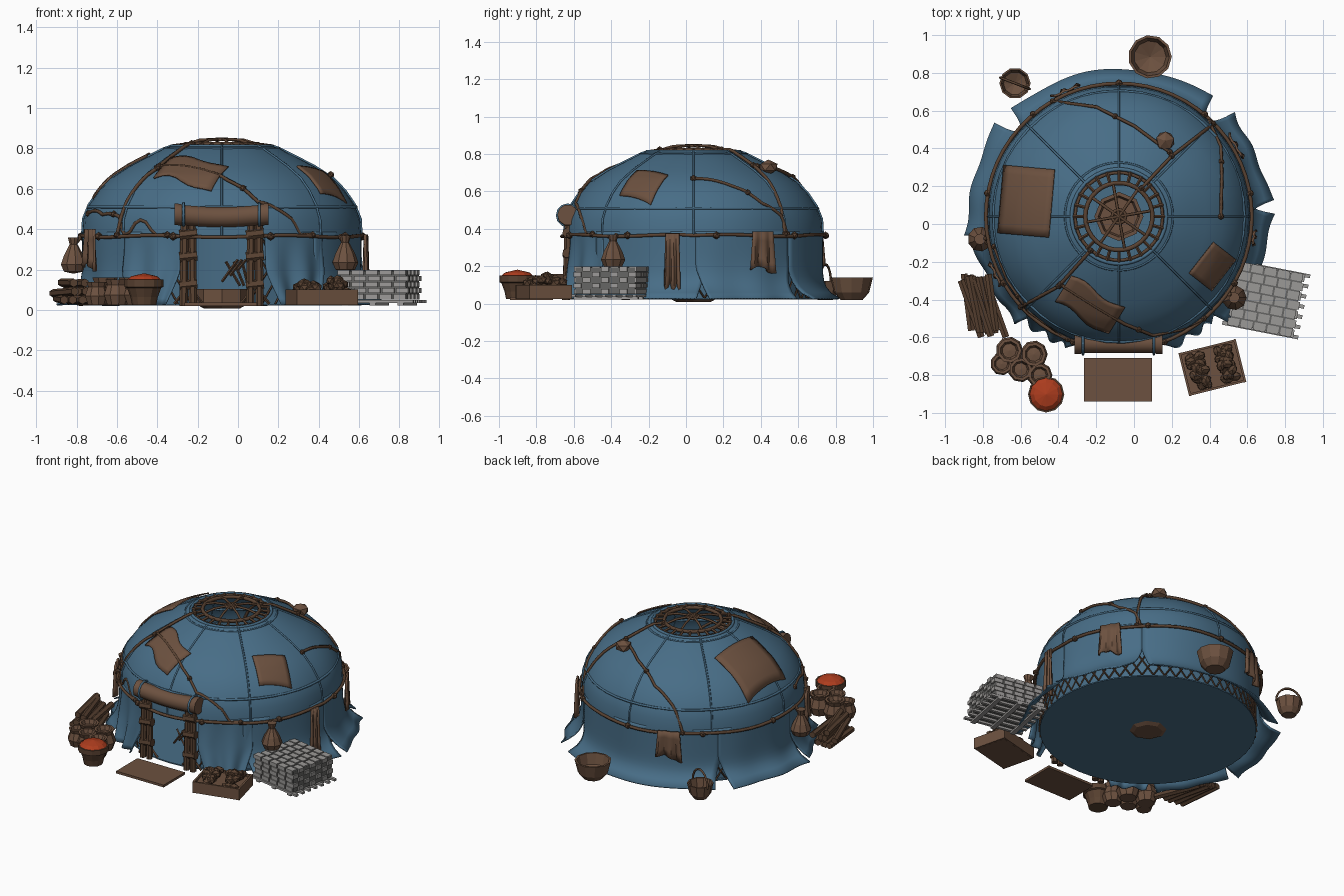
import bpy, bmesh, math, random
from math import sin, cos, pi, radians, hypot
from mathutils import Matrix, Vector

random.seed(4)
if "Cube" in bpy.data.objects:
    bpy.data.objects.remove(bpy.data.objects["Cube"])
CX, CY = -0.08, 0.04


def material(name, rgb):
    m = bpy.data.materials.new(name)
    m.use_nodes = True
    m.diffuse_color = (*rgb, 1)
    m.node_tree.nodes["Principled BSDF"].inputs["Base Color"].default_value = (*rgb, 1)
    return m


BLUE = material("blue_cloth", (0.064, 0.153, 0.24))
BROWN = material("brown_cloth", (0.15, 0.082, 0.05))
WOOD = material("dark_wood", (0.1, 0.054, 0.031))
RED = material("red_spice", (0.42, 0.046, 0.013))
GREY = material("light_stone", (0.33, 0.32, 0.31))
DARK = material("dark_stone", (0.13, 0.13, 0.125))


def finish(name, bm, mat, smooth=0):
    me = bpy.data.meshes.new(name)
    bm.to_mesh(me)
    bm.free()
    me.materials.append(mat)
    ob = bpy.data.objects.new(name, me)
    bpy.context.collection.objects.link(ob)
    if smooth:
        bpy.ops.object.select_all(action="DESELECT")
        ob.select_set(True)
        bpy.context.view_layer.objects.active = ob
        bpy.ops.object.shade_smooth_by_angle(angle=radians(smooth))
    return ob


def surface(name, f, nu, nv, mat, smooth=40, thick=0):
    """Grid swept by f(u, v) for u, v in 0..1."""
    bm = bmesh.new()
    g = [[bm.verts.new(f(i / nu, j / nv)) for j in range(nv + 1)] for i in range(nu + 1)]
    for i in range(nu):
        for j in range(nv):
            bm.faces.new((g[i][j], g[i + 1][j], g[i + 1][j + 1], g[i][j + 1]))
    bmesh.ops.remove_doubles(bm, verts=bm.verts, dist=1e-5)
    ob = finish(name, bm, mat, smooth)
    if thick:
        mod = ob.modifiers.new("thickness", "SOLIDIFY")
        mod.thickness, mod.offset = thick, 0


def lathe(name, prof, loc, mat, n=10):
    def f(u, v):
        r, z = prof[round(v * (len(prof) - 1))]
        return loc[0] + r * cos(2 * pi * u), loc[1] + r * sin(2 * pi * u), loc[2] + z
    surface(name, f, n, len(prof) - 1, mat, 0)


def boxes(name, items, mat, base=Matrix()):
    bm = bmesh.new()
    for loc, size in items:
        m = base @ Matrix.Translation(loc) @ Matrix.Diagonal((*size, 1))
        bmesh.ops.create_cube(bm, size=1, matrix=m)
    finish(name, bm, mat)


def rods(name, segments, r, mat, n=6):
    """Straight rods between pairs of points, in one mesh."""
    bm = bmesh.new()
    for a, b in segments:
        a, b = Vector(a), Vector(b)
        m = Matrix.Translation((a + b) / 2) @ (b - a).to_track_quat("Z", "Y").to_matrix().to_4x4()
        bmesh.ops.create_cone(bm, cap_ends=True, segments=n, radius1=r, radius2=r,
                              depth=(b - a).length, matrix=m)
    finish(name, bm, mat, 35)


def rope(name, pts, r, mat, cyclic=False):
    cu = bpy.data.curves.new(name, "CURVE")
    cu.dimensions, cu.bevel_depth, cu.bevel_resolution = "3D", r, 1
    cu.use_fill_caps = True
    sp = cu.splines.new("POLY")
    sp.points.add(len(pts) - 1)
    for p, q in zip(sp.points, pts):
        p.co = (*q, 1)
    sp.use_cyclic_u = cyclic
    cu.materials.append(mat)
    ob = bpy.data.objects.new(name, cu)
    bpy.context.collection.objects.link(ob)
    bpy.ops.object.select_all(action="DESELECT")
    ob.select_set(True)
    bpy.context.view_layer.objects.active = ob
    bpy.ops.object.convert(target="MESH")


def lumps(name, centres, r, mat, scale=(1, 1, 1)):
    bm = bmesh.new()
    for c in centres:
        m = Matrix.Translation(c) @ Matrix.Rotation(random.random() * 6, 4, "Z") @ Matrix.Diagonal((*scale, 1))
        bmesh.ops.create_icosphere(bm, subdivisions=1, radius=r, matrix=m)
    finish(name, bm, mat)


def polar(r, deg, z):
    return CX + r * cos(radians(deg)), CY + r * sin(radians(deg)), z


# Domed roof with hems at the eave and the smoke hole
DOME = [(0.25, 0.812), (0.28, 0.802), (0.37, 0.757), (0.46, 0.71), (0.55, 0.652),
        (0.61, 0.59), (0.657, 0.52), (0.685, 0.45), (0.69, 0.36)]


def dome_z(x, y):
    r = hypot(x - CX, y - CY)
    for (r0, z0), (r1, z1) in zip(DOME, DOME[1:]):
        if r <= r1:
            return z0 + (z1 - z0) * max(0, r - r0) / (r1 - r0)
    return DOME[-1][1]


def roof(u, v):
    r, z = DOME[::-1][round(v * (len(DOME) - 1))]
    return polar(r + 0.006 * abs(sin(8 * pi * u)), u * 360, z)


surface("roof_cover", roof, 64, len(DOME) - 1, BLUE, 60)
for name, r, z, t in (("eave_hem", 0.665, 0.51, 0.008), ("collar_hem", 0.285, 0.8, 0.006),
                      ("hole_hem", 0.25, 0.812, 0.01)):
    rope(name, [polar(r, a, z) for a in range(0, 360, 8)], t, BLUE, True)
for k in range(8):
    rope("roof_seam", [polar(r + 0.003, k * 45, z + 0.001) for r, z in DOME], 0.006, BLUE)


# Wall panels that meet at the belt and part into loose skirts at the ground
def panel(a0, a1, flare, power, fold):
    def f(u, v):
        t = 1 - v
        edge = abs(2 * u - 1) ** 4
        spread = 5 * min(1, v * 2.2)
        r = 0.688 + flare * t ** power * (0.8 + 0.25 * edge) + fold * t * sin(u * pi * 4)
        return polar(r, a0 - spread + (a1 - a0 + 2 * spread) * u, 0.027 + 0.36 * v)
    surface("wall_panel", f, 30, 12, BLUE, 60, 0.008)


for args in ((52, 135, 0.115, 8, 0.004), (6, 42, 0.13, 5, 0.006), (-44, 1, 0.13, 6, 0.006),
             (143, 187, 0.13, 8, 0.006), (191, 226, 0.1, 5, 0.008),
             (231, 248, 0.06, 2, 0.018), (-67, -49, 0.06, 2, 0.018)):
    panel(*args)

# Inner lining, floor, hearth and trellis
surface("wall_lining", lambda u, v: polar(0.655, -72 + 324 * u, 0.03 + 0.4 * v), 54, 1, BLUE)
lathe("floor", [(0, 0.022), (0.672, 0.022), (0.672, 0.03), (0, 0.03)], (CX, CY, 0), BLUE, 48)
lathe("hearth", [(0, 0.008), (0.09, 0.008), (0.13, 0.03), (0.13, 0.105), (0.11, 0.105), (0.1, 0.07), (0, 0.07)],
      (CX, CY, 0), BROWN, 8)
slats = []
for a in range(-70, 252, 6):
    for s in (1, -1):
        slats.append((polar(0.672 + 0.004 * s, a - s * 9, 0.03), polar(0.672 + 0.004 * s, a + s * 9, 0.36)))
rods("trellis", slats, 0.005, WOOD, 4)

# Smoke hole crown
for name, r, z, t in (("crown_outer_ring", 0.232, 0.808, 0.009), ("crown_inner_ring", 0.178, 0.822, 0.012),
                      ("crown_hub", 0.035, 0.844, 0.009)):
    rope(name, [polar(r, a, z) for a in range(0, 360, 12)], t, WOOD, True)
for k in range(8):
    rope("crown_spoke", [polar(r, k * 45 + 10, z) for r, z in
                         ((0.178, 0.822), (0.11, 0.842), (0.0, 0.848))], 0.008, WOOD)
rods("roof_poles", [(polar(0.17, a, 0.822), polar(0.245, a, 0.812)) for a in range(0, 360, 15)], 0.009, WOOD, 5)

# Belt rope with knots, and ropes laid over the roof
rope("belt_rope", [polar(0.704, a, 0.365 + 0.005 * sin(a / 9)) for a in range(0, 360, 6)], 0.01, WOOD, True)
lumps("belt_knots", [polar(0.706, a, 0.365) for a in range(10, 370, 40)], 0.021, WOOD)


def roof_rope(pts):
    path = []
    for (x0, y0), (x1, y1) in zip(pts, pts[1:]):
        for k in range(9):
            x, y = x0 + (x1 - x0) * k / 8, y0 + (y1 - y0) * k / 8
            path.append((x, y, dome_z(x, y) + 0.012))
    rope("roof_rope", path, 0.009, WOOD)
    lumps("rope_knot", [path[0], path[-1], path[len(path) // 2]], 0.018, WOOD)


for pts in ([(-0.43, 0.65), (-0.2, 0.62), (0, 0.52), (0.19, 0.38)],
            [(0.42, 0.53), (0.2, 0.36), (0.04, 0.19)],
            [(0.46, 0.04), (0.465, 0.25), (0.46, 0.41), (0.4, 0.54)],
            [(-0.23, -0.14), (-0.4, -0.33), (-0.6, -0.44)],
            [(-0.39, -0.32), (-0.2, -0.44), (-0.05, -0.53), (0.1, -0.59), (0.25, -0.56), (0.37, -0.5)],
            [(-0.74, -0.12), (-0.67, -0.3), (-0.56, -0.46), (-0.35, -0.61)]):
    roof_rope(pts)


# Roof patches draped over the dome
def patch(x, y, w, h, deg, skew=0):
    def f(u, v):
        p, q = (u - 0.5) * w, (v - 0.5) * h + skew * sin(u * 7)
        c, s = cos(radians(deg)), sin(radians(deg))
        px, py = x + c * p - s * q, y + s * p + c * q
        return px, py, dome_z(px, py) + 0.014
    surface("roof_patch", f, 8, 8, BROWN, 40, 0.008)


patch(-0.57, 0.12, 0.27, 0.36, -5)
patch(0.415, -0.225, 0.15, 0.21, -38)
patch(-0.235, -0.43, 0.33, 0.16, -32, 0.014)


# Towels and sacks hung on the belt
def towel(deg, width, z0, z1):
    def f(u, v):
        return polar(0.722 + 0.012 * sin(u * 14) * (1.2 - v), deg + (u - 0.5) * width * (1.1 - 0.2 * v),
                     z0 + (z1 - z0) * v + 0.02 * sin(u * 5) * (1 - v))
    surface("hung_towel", f, 10, 4, BROWN, 40, 0.012)


for args in ((-9, 6, 0.06, 0.375), (31, 11, 0.18, 0.385), (113, 12, 0.2, 0.385), (205, 10, 0.21, 0.4)):
    towel(*args)
SACK = [(0, 0), (0.05, 0.01), (0.066, 0.045), (0.05, 0.09), (0.02, 0.145), (0.03, 0.18), (0, 0.18)]
for x, y, z in ((0.53, -0.39, 0.19), (-0.815, -0.08, 0.18)):
    lathe("hung_sack", SACK, (x, y, z), BROWN, 9)
    rope("sack_tie", [(x, y, z + 0.14), (x * 0.95, y * 0.95, 0.37)], 0.012, WOOD)
lumps("roof_gourd", [(0.165, 0.44, dome_z(0.165, 0.44) + 0.025)], 0.055, BROWN, (1, 1, 0.75))

# Doorway posts, bindings and rolled door flap
for x in (-0.245, 0.085):
    rods("door_post", [((x + d, -0.63 - abs(d) / 2, 0.02), (x + d * 0.8, -0.63, 0.42)) for d in (-0.025, 0.022)],
         0.021, WOOD, 7)
    for z in (0.12, 0.26, 0.37):
        rods("post_binding", [((x - 0.045, -0.635, z), (x + 0.043, -0.635, z + 0.01))], 0.027, WOOD, 7)
    rods("door_brace", [((x - 0.07, -0.62, 0.03), (x + 0.01, -0.63, 0.13)),
                        ((x + 0.07, -0.62, 0.03), (x - 0.01, -0.63, 0.13))], 0.008, WOOD, 4)


def flap(u, v):
    r = 0.052 * (0 if u in (0, 1) else 1) * (1.08 if u < 0.12 or u > 0.88 else 1)
    x = -0.315 + 0.465 * min(1, max(0, (u - 0.05) / 0.9))
    a = -2 * pi * v
    return x, -0.632 + r * cos(a), 0.478 - 0.018 * sin(pi * u) + r * sin(a)


surface("rolled_door_flap", flap, 20, 10, BROWN, 50)
for x in (-0.27, 0.105):
    rope("flap_tie", [(x, -0.632 + 0.058 * cos(a * pi / 6), 0.472 + 0.058 * sin(a * pi / 6)) for a in range(12)],
         0.007, BLUE, True)
rods("hung_lattice", [((-0.08 + 0.04 * k, -0.58, 0.14 + 0.03 * k), (0.0 + 0.02 * k, -0.58, 0.25))
                      for k in range(3)] + [((-0.06 + 0.04 * k, -0.575, 0.24), (0.01 + 0.02 * k, -0.575, 0.12))
                                            for k in range(3)], 0.007, WOOD, 4)
boxes("door_mat", [((-0.085, -0.825, 0.028), (0.36, 0.23, 0.016))], BROWN)

# Stone blocks stacked on a pallet
stack = Matrix.Translation((0.7, -0.4, 0)) @ Matrix.Rotation(radians(-11), 4, "Z")
bricks = []
for layer in range(5):
    for i in range(5):
        for j in range(7):
            if i in (0, 4) or j in (0, 6) or layer == 4:
                off = 0.006 if (layer + j) % 2 else -0.006
                bricks.append((((i - 2) * 0.071 + off, (j - 3) * 0.05, 0.066 + layer * 0.03), (0.061, 0.042, 0.026)))
boxes("stone_blocks", bricks, GREY, stack)
boxes("stone_core", [((0, 0, 0.122), (0.335, 0.325, 0.142))], DARK, stack)
boxes("pallet_slats", [((0, (j - 3) * 0.055, 0.042), (0.41, 0.02, 0.014)) for j in range(7)] +
      [((x, 0, 0.03), (0.03, 0.35, 0.014)) for x in (-0.14, 0, 0.14)], GREY, stack)

# Crate with two heaps of roots
crate = Matrix.Translation((0.415, -0.76, 0)) @ Matrix.Rotation(radians(14), 4, "Z")
boxes("crate", [((0, 0, 0.055), (0.29, 0.21, 0.06))] +
      [((x, 0, 0.063), (0.012, 0.235, 0.075)) for x in (-0.15, 0.15)] +
      [((0, y, 0.063), (0.3, 0.012, 0.075)) for y in (-0.11, 0.11)], BROWN, crate)
for cx in (-0.075, 0.075):
    heap = [crate @ Vector((cx + random.uniform(-0.032, 0.032), y * 0.019, 0.128 - 0.008 * abs(y)
                            + random.uniform(-0.012, 0.02))) for y in range(-4, 5) for _ in range(3)]
    lumps("root_heap", heap, 0.028, WOOD, (1.2, 0.9, 0.9))

# Open grain sacks and the bowl of spice
JAR = [(0, 0), (0.05, 0), (0.068, 0.05), (0.05, 0.1), (0.06, 0.125), (0.045, 0.125), (0.035, 0.1), (0, 0.105)]
for x, y, s in ((-0.66, -0.67, 1.08), (-0.53, -0.69, 1.08), (-0.7, -0.74, 0.9), (-0.6, -0.77, 1), (-0.5, -0.8, 1)):
    lathe("grain_sack", [(r * s, z * s) for r, z in JAR], (x, y, 0.025), BROWN, 9)
lathe("spice_bowl", [(0, 0), (0.06, 0), (0.068, 0.04), (0.085, 0.085), (0.096, 0.09), (0.096, 0.125),
                     (0.088, 0.125), (0.08, 0.11)], (-0.465, -0.902, 0.025), WOOD, 12)
lathe("spice_heap", [(0.09, 0.12), (0.065, 0.142), (0, 0.157)], (-0.465, -0.902, 0.025), RED, 12)

# Firewood pile
logs = []
for layer, count in enumerate((5, 4, 2)):
    for k in range(count):
        x, z, j = -0.9 + 0.037 * k + 0.018 * layer, 0.05 + 0.042 * layer, random.uniform(-0.02, 0.02)
        logs.append(((x - 0.015 + j, -0.28 + j, z + j / 2), (x + 0.055 - j, -0.58 + j, z)))
rods("firewood", logs, 0.021, WOOD, 6)

# Basin and bail-handled pot behind
POT = [(0, 0), (0.06, 0), (0.095, 0.04), (0.115, 0.12), (0.102, 0.12), (0.085, 0.05), (0, 0.02)]
lathe("basin", POT, (0.085, 0.885, 0.02), BROWN, 11)
lathe("pot", [(r * 0.72, z * 0.85) for r, z in POT], (-0.63, 0.745, 0.02), BROWN, 10)
rope("pot_handle", [(-0.63 + 0.078 * cos(a * pi / 10), 0.745 - 0.03 * cos(a * pi / 10), 0.11 + 0.1 * sin(a * pi / 10))
                    for a in range(11)], 0.007, WOOD)
